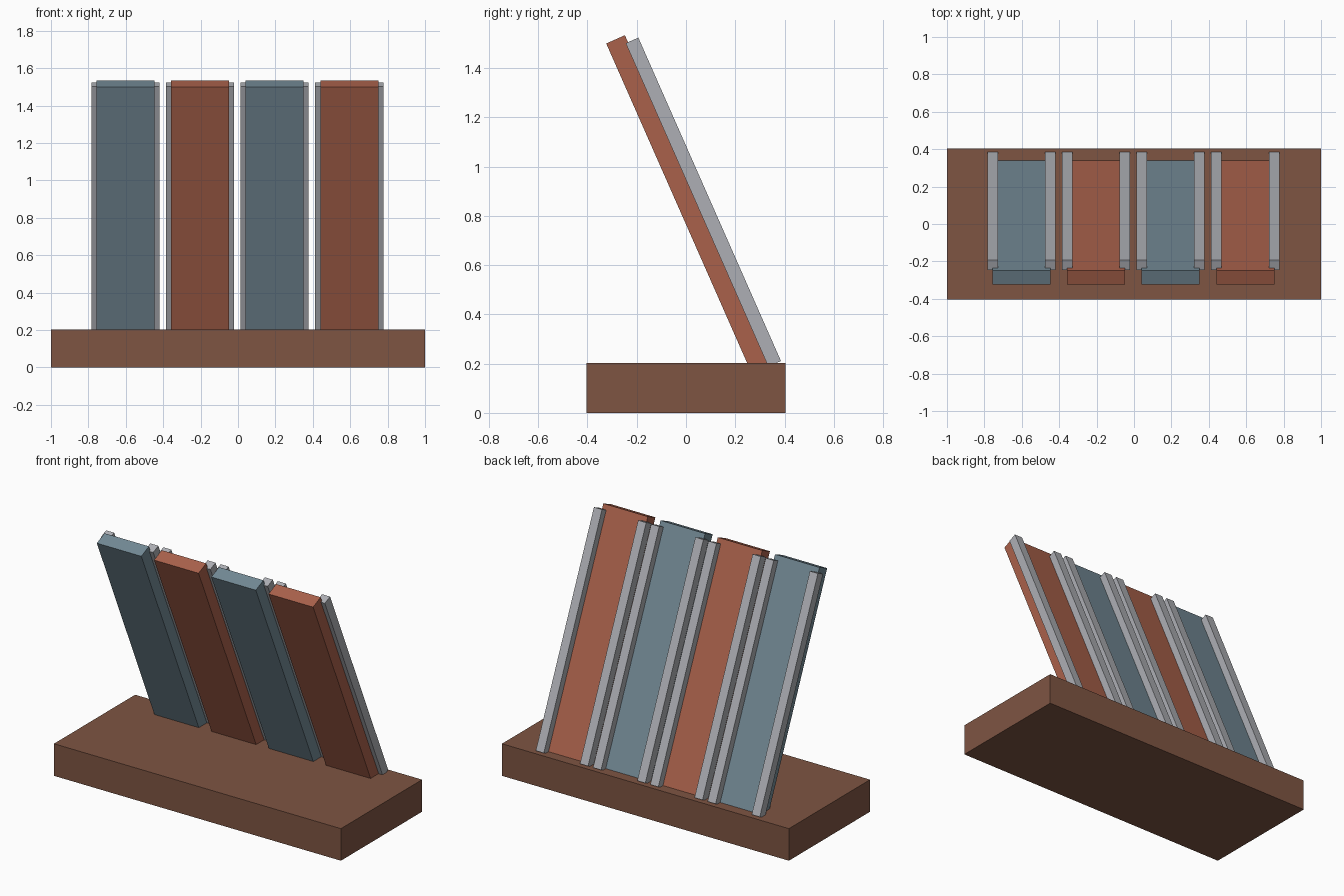
import bpy
from math import radians
from mathutils import Matrix, Vector

if "Cube" in bpy.data.objects:
    bpy.data.objects.remove(bpy.data.objects["Cube"])


def material(name, rgb):
    mat = bpy.data.materials.new(name)
    mat.use_nodes = True
    color = (*rgb, 1)
    mat.diffuse_color = color
    mat.node_tree.nodes["Principled BSDF"].inputs["Base Color"].default_value = color
    return mat


brown = material("brown wood", (0.21, 0.09, 0.055))
blue = material("slate blue", (0.17, 0.25, 0.30))
red = material("brick red", (0.40, 0.12, 0.07))
grey = material("light grey metal", (0.42, 0.43, 0.46))


def box(name, size, center, mat, frame=Matrix()):
    """Box of the given size, placed in a local frame."""
    bpy.ops.mesh.primitive_cube_add(size=1)
    obj = bpy.context.object
    obj.name = name
    obj.data.transform(frame @ Matrix.Translation(center) @ Matrix.Diagonal((*size, 1)))
    obj.data.materials.append(mat)
    return obj


# Base slab
BASE_H = 0.202
box("base", (2, 0.808, BASE_H), (0, 0, BASE_H / 2), brown)

# Leaning panels: the local origin is the top front edge, local z runs up the slope
PANEL_W, PANEL_T, PANEL_L = 0.31, 0.083, 1.47
RAIL_W, RAIL_T, RAIL_L = 0.056, 0.056, 1.435
RAIL_FRONT, RAIL_DROP = 0.073, 0.031
lean = Matrix.Rotation(radians(23.8), 4, "X")

for i in range(4):
    x = -0.602 + 0.399 * i
    frame = Matrix.Translation(Vector((x, -0.324, 1.5))) @ lean
    box(f"panel_{i + 1}", (PANEL_W, PANEL_T, PANEL_L),
        (0, PANEL_T / 2, -PANEL_L / 2), red if i % 2 else blue, frame)
    # Rails along both back edges
    for side, label in ((-1, "right"), (1, "left")):
        box(f"rail_{i + 1}_{label}", (RAIL_W, RAIL_T, RAIL_L),
            (side * 0.154, RAIL_FRONT + RAIL_T / 2, -RAIL_DROP - RAIL_L / 2),
            grey, frame)
